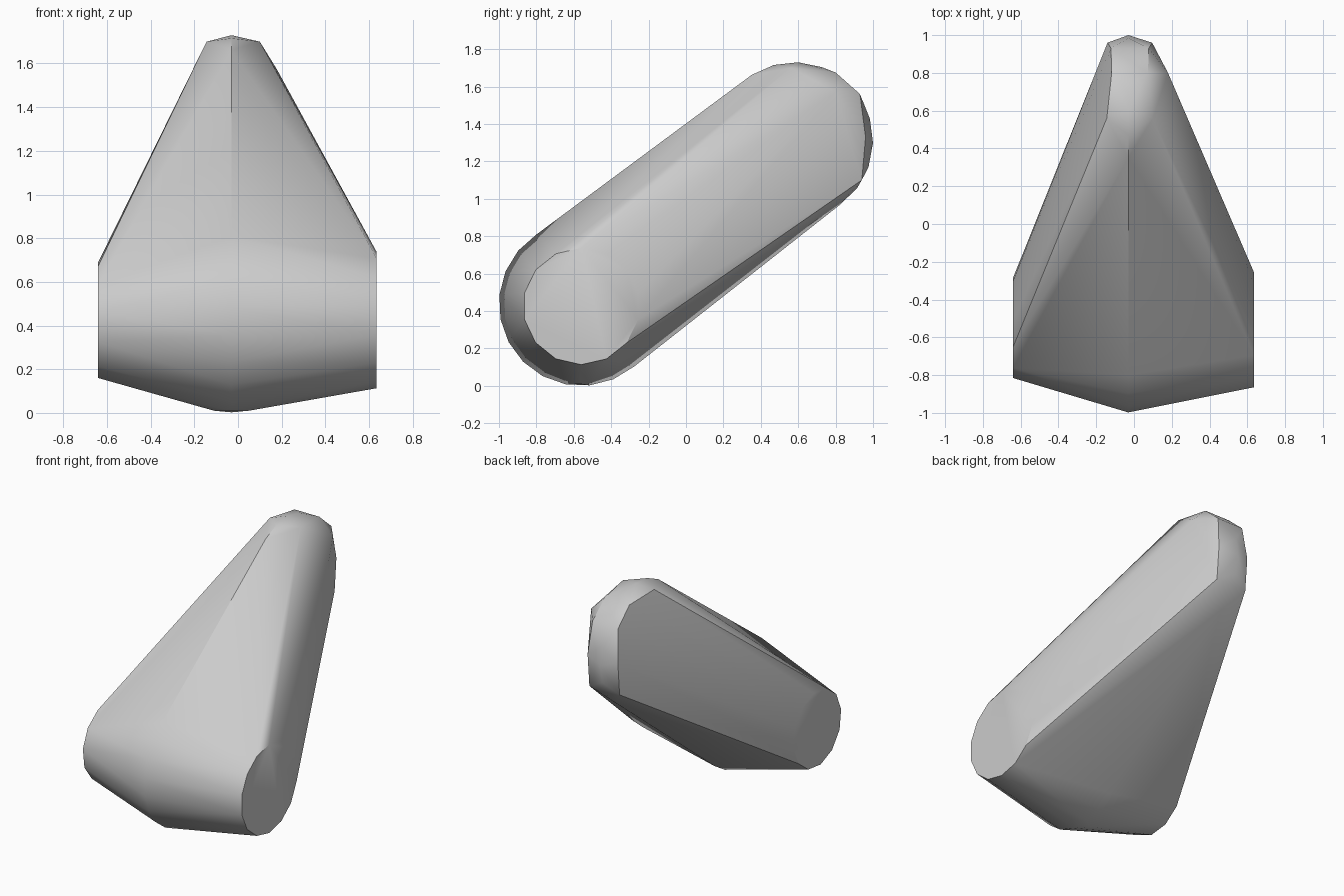
import bpy
import bmesh
from math import cos, sin, radians

default_cube = bpy.data.objects.get("Cube")
if default_cube:
    bpy.data.objects.remove(default_cube, do_unlink=True)


def make_material(name, colour):
    material = bpy.data.materials.new(name)
    material.use_nodes = True
    material.diffuse_color = colour
    shader = material.node_tree.nodes["Principled BSDF"]
    shader.inputs["Base Color"].default_value = colour
    return material


def arc(x, centre_y, centre_z, radius, start, end, steps):
    """Points along an arc lying in the plane of constant x, angles in degrees."""
    points = []
    for step in range(steps + 1):
        angle = radians(start + (end - start) * step / steps)
        points.append((x, centre_y + radius * cos(angle), centre_z + radius * sin(angle)))
    return points


def hull_object(name, points, material):
    """Wrap a convex skin around the guide points."""
    bm = bmesh.new()
    for point in points:
        bm.verts.new(point)
    bmesh.ops.convex_hull(bm, input=bm.verts[:])
    loose = [vert for vert in bm.verts if not vert.link_faces]
    bmesh.ops.delete(bm, geom=loose, context="VERTS")
    # Merge the flat triangles of the end discs into single faces
    bmesh.ops.dissolve_limit(bm, angle_limit=radians(0.5), verts=bm.verts[:], edges=bm.edges[:])
    bmesh.ops.recalc_face_normals(bm, faces=bm.faces[:])
    mesh = bpy.data.meshes.new(name)
    bm.to_mesh(mesh)
    bm.free()
    mesh.materials.append(material)
    body = bpy.data.objects.new(name, mesh)
    bpy.context.collection.objects.link(body)
    bpy.ops.object.select_all(action="DESELECT")
    body.select_set(True)
    bpy.context.view_layer.objects.active = body
    bpy.ops.object.shade_smooth_by_angle(angle=radians(30))
    return body


ridge_x = -0.03
guide = []

# Central ridge: rounded lower front end and rounded upper rear end
guide += arc(ridge_x, -0.56, 0.44, 0.44, 123, 310, 11)
guide += arc(ridge_x, 0.58, 1.31, 0.42, 123, -55, 10)

# Small flat under the lower end
for side in (-1, 1):
    guide.append((ridge_x + side * 0.08, -0.56, 0.01))

# Flat round ends of the wide lower part, the left one slightly larger
guide += arc(0.635, -0.56, 0.425, 0.312, 167, 527, 14)[:-1]
guide += arc(-0.64, -0.55, 0.425, 0.268, 172, 532, 12)[:-1]

# Shoulders on both sides of the narrow upper end: half width, y, z
shoulders = [
    (0.122, 0.56, 1.70),
    (0.096, 0.80, 1.675),
    (0.100, 0.93, 1.56),
    (0.118, 0.96, 1.33),
    (0.118, 0.94, 1.10),
]
for half_width, y, z in shoulders:
    for side in (-1, 1):
        guide.append((-0.022 + side * half_width, y, z))

# Slight bulge on the left flank
guide.append((0.18, 0.80, 1.57))

grey = make_material("light grey", (0.6, 0.6, 0.6, 1.0))
hull_object("tapered_body", guide, grey)
